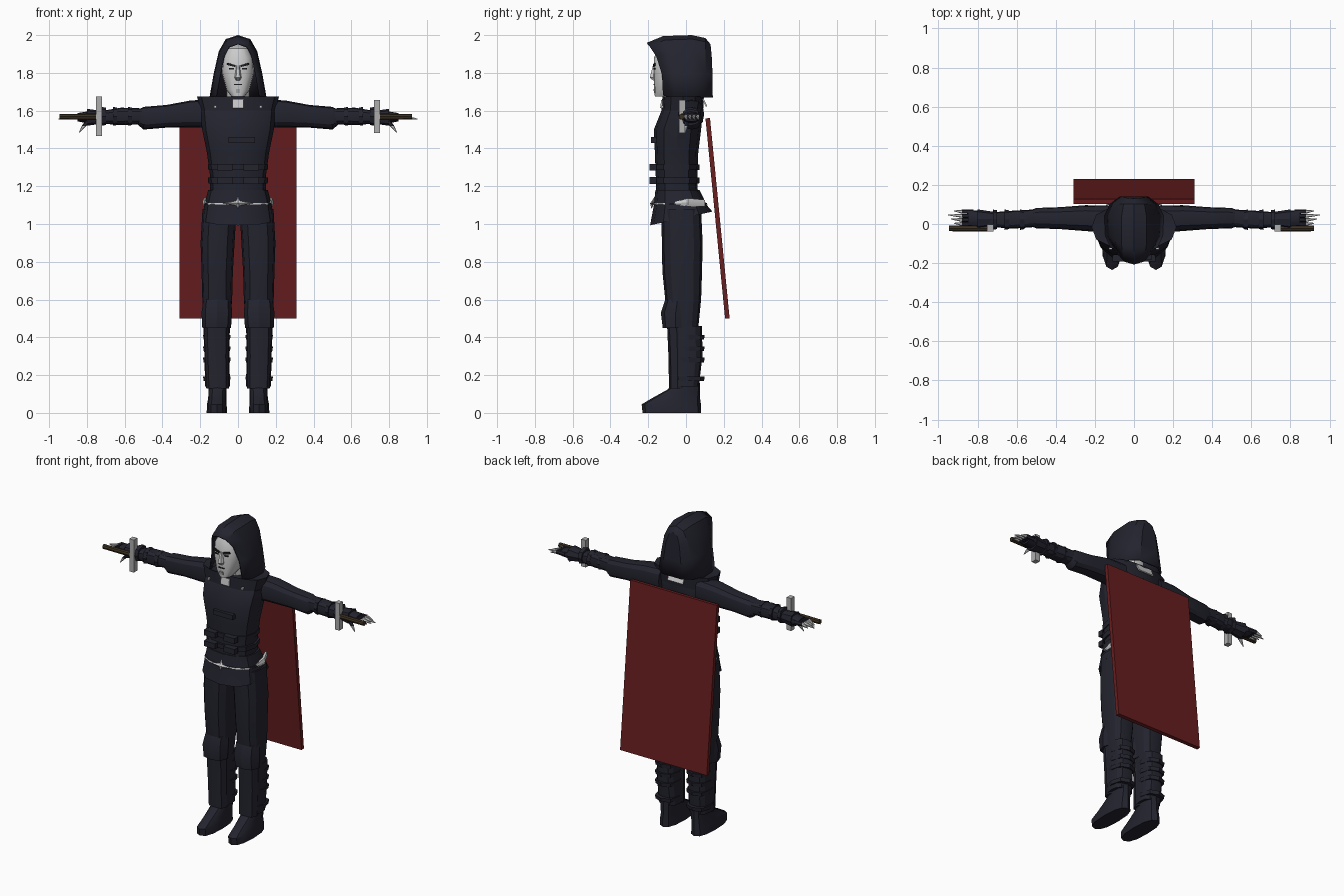
import bpy, bmesh
from math import cos, sin, pi, radians

cube = bpy.data.objects.get("Cube")
if cube:
    bpy.data.objects.remove(cube, do_unlink=True)


def material(name, r, g, b):
    m = bpy.data.materials.new(name)
    m.use_nodes = True
    m.diffuse_color = (r, g, b, 1)
    m.node_tree.nodes["Principled BSDF"].inputs["Base Color"].default_value = (r, g, b, 1)
    return m


CLOTH = material("dark_navy_cloth", .017, .017, .028)
RED = material("deep_red_cloth", .14, .013, .014)
SKIN = material("pale_skin", .6, .6, .6)
STEEL = material("grey_steel", .42, .42, .42)
BROWN = material("brown_leather", .045, .03, .015)
BLACK = material("black_hair", .012, .012, .014)
parts = []


def finish(name, bm, mats, rule=None, mirror=False):
    """Turn a bmesh into a named object, with an optional second-colour rule."""
    bmesh.ops.remove_doubles(bm, verts=bm.verts, dist=.0003)
    bmesh.ops.recalc_face_normals(bm, faces=bm.faces)
    if rule:
        for f in bm.faces:
            f.material_index = int(rule(f.calc_center_median()))
    mesh = bpy.data.meshes.new(name)
    bm.to_mesh(mesh)
    bm.free()
    for m in mats:
        mesh.materials.append(m)
    ob = bpy.data.objects.new(name, mesh)
    bpy.context.collection.objects.link(ob)
    if mirror:
        ob.modifiers.new("Mirror", 'MIRROR')
    parts.append(ob)
    return ob


def sgnpow(v, e):
    return abs(v) ** e * (1 if v >= 0 else -1)


def loft(name, axis, rings, mats, n=12, square=.8, tilt=0, **kw):
    """Skin rings (position, centre a, centre b, radius a, radius b) along an axis.
    Tilt slopes the first ring from front to back."""
    bm = bmesh.new()
    loops = []
    for i, (t, a, b, ra, rb) in enumerate(rings):
        loop = []
        for k in range(n):
            ang = 2 * pi * k / n
            u = a + ra * sgnpow(cos(ang), square)
            v = b + rb * sgnpow(sin(ang), square)
            w = t + (tilt * v if i == 0 else 0)
            co = {'X': (w, u, v), 'Y': (u, w, v), 'Z': (u, v, w)}[axis]
            loop.append(bm.verts.new(co))
        loops.append(loop)
    for lo, hi in zip(loops, loops[1:]):
        for k in range(n):
            j = (k + 1) % n
            bm.faces.new((lo[k], lo[j], hi[j], hi[k]))
    bm.faces.new(loops[0])
    bm.faces.new(loops[-1])
    return finish(name, bm, mats, **kw)


def box(name, loc, size, mat, rot=(0, 0, 0), mirror=False):
    bm = bmesh.new()
    bmesh.ops.create_cube(bm, size=1)
    bmesh.ops.scale(bm, vec=size, verts=bm.verts)
    for ax, ang in zip(((1, 0, 0), (0, 1, 0), (0, 0, 1)), rot):
        q = bpy_rotation(ang, ax)
        bmesh.ops.rotate(bm, matrix=q, verts=bm.verts)
    bmesh.ops.translate(bm, vec=loc, verts=bm.verts)
    return finish(name, bm, [mat], mirror=mirror)


def bpy_rotation(degrees, axis):
    from mathutils import Matrix
    return Matrix.Rotation(radians(degrees), 3, axis)


# Torso, collar and flared tunic skirt
loft("torso", 'Z', [(1.1, 0, -.045, .15, .11), (1.25, 0, -.05, .147, .11),
                    (1.38, 0, -.05, .165, .115), (1.5, 0, -.045, .19, .125),
                    (1.6, 0, -.02, .2, .11), (1.66, 0, -.01, .13, .09)], [CLOTH])
loft("collar", 'Z', [(1.59, 0, -.02, .195, .11), (1.675, 0, -.015, .217, .11),
                     (1.66, 0, -.01, .12, .09)], [CLOTH])
loft("tunic_skirt", 'Z', [(1.035, 0, -.025, .192, .165), (1.1, 0, -.03, .178, .14),
                          (1.18, 0, -.045, .158, .117)], [CLOTH], tilt=.22)

# Waist belts, chest strap and pouches
for z in (1.23, 1.3):
    loft("waist_belt", 'Z', [(z - .015, 0, -.05, .157, .12), (z + .015, 0, -.05, .16, .122)], [CLOTH])
    box("belt_pouch", (.07, -.175, z), (.08, .035, .035), CLOTH, mirror=True)
box("chest_strap", (.02, -.17, 1.445), (.14, .03, .03), CLOTH)

# Light trim: hip belt, buckle star, hip plates, clasps and neck patch
loft("hip_chain", 'Z', [(1.104, 0, -.03, .181, .143), (1.112, 0, -.03, .179, .141)], [CLOTH, SKIN],
     n=24, rule=lambda c: c.y < -.1)
loft("buckle_star_wide", 'X', [(-.08, -.176, 1.11, 0, 0), (0, -.178, 1.11, .012, .014),
                               (.08, -.176, 1.11, 0, 0)], [SKIN], n=4)
loft("buckle_star_tall", 'Z', [(1.08, 0, -.183, 0, 0), (1.11, 0, -.178, .015, .012),
                               (1.145, 0, -.166, 0, 0)], [SKIN], n=4)
loft("hip_plate", 'Y', [(-.06, .172, 1.11, .006, .008), (.01, .175, 1.115, .014, .024),
                        (.1, .13, 1.11, .012, .02)], [SKIN], n=6, mirror=True)
box("throat_clasp", (0, -.128, 1.635), (.06, .012, .045), SKIN, (-8, 0, 0))
box("shoulder_stud", (.12, -.125, 1.62), (.014, .012, .014), SKIN, mirror=True)
box("nape_patch", (0, .098, 1.645), (.11, .008, .05), SKIN, (25, 0, 0))

# Head and face
loft("head", 'Z', [(1.675, 0, -.115, .035, .05), (1.71, 0, -.1, .062, .068),
                   (1.8, 0, -.08, .086, .09), (1.88, 0, -.075, .082, .095),
                   (1.93, 0, -.06, .06, .085), (1.95, 0, -.05, .03, .05)], [SKIN], n=16)
loft("neck", 'Z', [(1.6, 0, .0, .06, .07), (1.74, 0, -.02, .06, .07)], [SKIN])
loft("nose", 'Z', [(1.76, 0, -.165, .012, .01), (1.775, 0, -.172, .018, .022),
                   (1.84, 0, -.168, .008, .008)], [SKIN], n=6)
box("eyebrow", (.036, -.168, 1.842), (.045, .009, .011), BLACK, (0, -14, 8), True)
box("eye", (.034, -.167, 1.822), (.026, .008, .007), BLACK, (0, 0, 8), True)
box("mouth", (0, -.168, 1.738), (.04, .009, .006), BLACK)
box("chin_beard", (0, -.167, 1.705), (.022, .008, .02), STEEL, (10, 0, 0))


# Hood: arches run from the face opening to the back
def hood(stations):
    bm = bmesh.new()
    half = [(0, 1), (.4, .84), (.75, .66), (.94, .42), (1, 0)]
    outline = [(f, -w) for f, w in half] + [(f, w) for f, w in reversed(half[:-1])]
    arches = []
    for y_top, y_low, width, low, top in stations:
        arches.append([bm.verts.new((w * width, y_low + (y_top - y_low) * f ** 3,
                                     low + (top - low) * f)) for f, w in outline])
    for a, b in zip(arches, arches[1:]):
        for k in range(len(outline) - 1):
            bm.faces.new((a[k], a[k + 1], b[k + 1], b[k]))
    bm.faces.new(arches[-1])
    ob = finish("hood", bm, [CLOTH])
    solid = ob.modifiers.new("Solidify", 'SOLIDIFY')
    solid.thickness = .01
    solid.offset = 0


hood([(-.205, -.12, .115, 1.68, 1.955), (-.12, -.06, .142, 1.665, 1.99),
      (.03, .04, .147, 1.665, 1.995), (.1, .1, .12, 1.67, 1.98), (.125, .137, .07, 1.67, 1.95)])

# Legs, knee guards, shin guards and boots
loft("thigh", 'Z', [(.45, .112, -.015, .068, .08), (.6, .11, -.015, .079, .095),
                    (.75, .11, -.02, .083, .105), (.9, .108, -.02, .09, .108),
                    (1.08, .098, -.025, .09, .105)], [CLOTH], mirror=True)
loft("knee_guard", 'Z', [(.45, .113, -.055, .076, .068), (.53, .112, -.055, .081, .078),
                         (.6, .11, -.045, .074, .065)], [CLOTH], n=8, mirror=True)
loft("shin", 'Z', [(.14, .108, 0, .066, .068), (.3, .112, .005, .066, .082),
                   (.46, .113, .005, .07, .08)], [CLOTH], mirror=True)
loft("shin_guard", 'Z', [(.13, .108, -.045, .06, .045), (.3, .112, -.045, .062, .048),
                         (.46, .113, -.05, .066, .05)], [CLOTH], n=8, mirror=True)
for z in (.18, .28, .34, .4):
    loft("shin_strap", 'Z', [(z - .012, .112, .015, .07, .08), (z + .012, .112, .015, .073, .084)],
         [CLOTH], n=8, mirror=True)
loft("boot", 'Z', [(0, .112, -.075, .054, .155), (.045, .112, -.078, .052, .157),
                   (.075, .11, -.055, .048, .13), (.125, .108, -.01, .048, .085),
                   (.2, .108, .01, .05, .06)], [CLOTH], mirror=True)

# Arms, bracers and gloves
loft("upper_arm", 'X', [(.13, .025, 1.585, .07, .075), (.25, .03, 1.582, .066, .072),
                        (.38, .03, 1.57, .056, .06), (.5, .03, 1.56, .052, .06),
                        (.53, .03, 1.565, .04, .04)], [CLOTH], mirror=True)
loft("forearm", 'X', [(.5, .03, 1.57, .045, .042), (.62, .022, 1.57, .046, .046),
                      (.72, .022, 1.565, .038, .034), (.78, .025, 1.565, .042, .034),
                      (.85, .03, 1.565, .042, .022)], [CLOTH], mirror=True)
for x in (.56, .64, .7):
    loft("bracer_strap", 'X', [(x, .022, 1.57, .048, .046), (x + .022, .022, 1.57, .052, .05)],
         [CLOTH], n=8, mirror=True)
loft("glove_cuff", 'X', [(.71, .025, 1.565, .036, .032), (.8, .025, 1.565, .05, .045)],
     [CLOTH], n=8, mirror=True)
for i in range(4):
    y = i * .021
    reach = .92 + .015 * (i % 3)
    loft("finger", 'X', [(.82, y, 1.565, .011, .014), (.88, y, 1.567, .01, .013),
                         (reach, y + .004, 1.555, .002, .003)], [CLOTH, SKIN], n=6,
         rule=lambda c: c.x > .89, mirror=True)
loft("thumb", 'Z', [(1.485, .84, -.005, .002, .002), (1.52, .815, 0, .012, .01),
                    (1.555, .785, .005, .016, .014)], [CLOTH, SKIN], n=6,
     rule=lambda c: c.z < 1.515, mirror=True)

# Hand-held weapons: crossguard and grip on each side
for side, tall in ((-1, .21), (1, .175)):
    box("crossguard", (side * .735, -.02, 1.57), (.032, .036, tall), STEEL)
    loft("grip", 'X', [(side * .74, -.022, 1.568, .016, .016),
                       (side * (.92 if side > 0 else .945), -.022, 1.568, .015, .015)], [BROWN], n=8, square=1)

# Cape: one sloping slab
box("cape", (0, .167, 1.03), (.62, .024, 1.065), RED, (5.6, 0, 0))

bpy.ops.object.select_all(action='DESELECT')
for ob in parts:
    ob.select_set(True)
bpy.context.view_layer.objects.active = parts[0]
bpy.ops.object.shade_smooth_by_angle(angle=radians(30))
